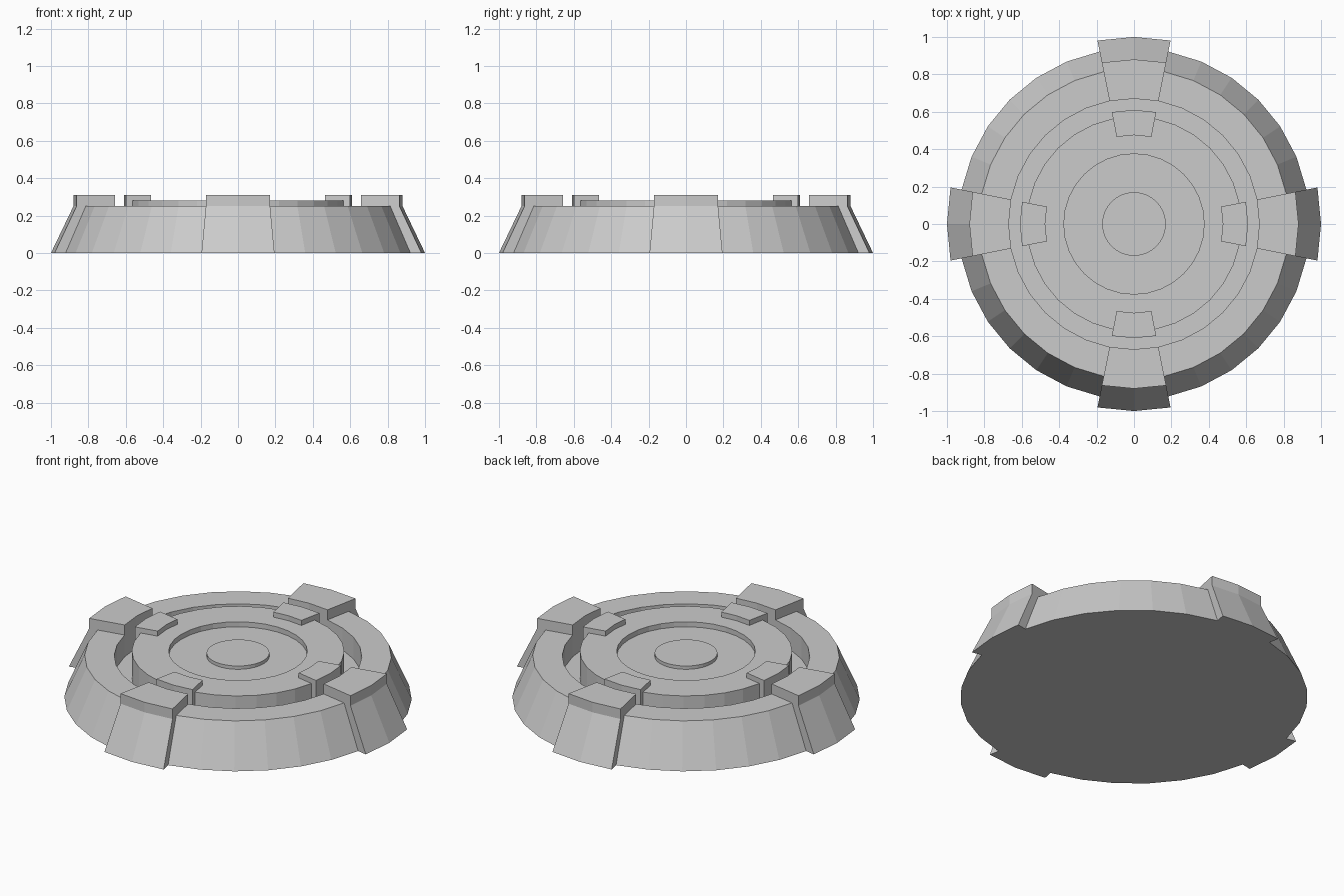
import bpy, bmesh
from math import cos, sin, pi

if "Cube" in bpy.data.objects:
    bpy.data.objects.remove(bpy.data.objects["Cube"])

SIDES = 32
STEP = 2 * pi / SIDES


def make_object(name, bm):
    bmesh.ops.recalc_face_normals(bm, faces=bm.faces)
    mesh = bpy.data.meshes.new(name)
    bm.to_mesh(mesh)
    bm.free()
    ob = bpy.data.objects.new(name, mesh)
    bpy.context.collection.objects.link(ob)
    return ob


def ring_verts(bm, profile, angle):
    return [bm.verts.new((r * cos(angle), r * sin(angle), z)) for r, z in profile]


def bridge(bm, a, b, closed):
    n = len(a)
    for i in range(n if closed else n - 1):
        j = (i + 1) % n
        bm.faces.new((a[i], b[i], b[j], a[j]))


def lathe(name, profile):
    # full turn, with the first and last profile points capped
    bm = bmesh.new()
    cols = [ring_verts(bm, profile, i * STEP) for i in range(SIDES)]
    for i in range(SIDES):
        bridge(bm, cols[i], cols[(i + 1) % SIDES], False)
    bm.faces.new([c[0] for c in cols])
    bm.faces.new([c[-1] for c in cols])
    return make_object(name, bm)


def wedge(name, profile, turn):
    # closed profile swept over two facets, centred on the turn angle
    bm = bmesh.new()
    cols = [ring_verts(bm, profile, turn + k * STEP) for k in (-1, 0, 1)]
    bridge(bm, cols[0], cols[1], True)
    bridge(bm, cols[1], cols[2], True)
    bm.faces.new(cols[0])
    bm.faces.new(cols[2])
    return make_object(name, bm)


# stepped round base: sloped skirt, groove, raised ring, shallow recess, centre disc
lathe("base", [(0.94, 0), (0.83, 0.25), (0.67, 0.25), (0.67, 0.12), (0.575, 0.12),
               (0.575, 0.28), (0.375, 0.28), (0.375, 0.25), (0.17, 0.25), (0.17, 0.27)])

# four outer clamps and four inner clamps
for i, side in enumerate(("right", "back", "left", "front")):
    wedge("outer_clamp_" + side,
          [(0.67, 0), (1.0, 0), (0.88, 0.25), (0.88, 0.31), (0.67, 0.31)], i * pi / 2)
    wedge("inner_clamp_" + side,
          [(0.475, 0.27), (0.57, 0.27), (0.57, 0.12), (0.61, 0.12), (0.61, 0.31),
           (0.475, 0.31)], i * pi / 2)
